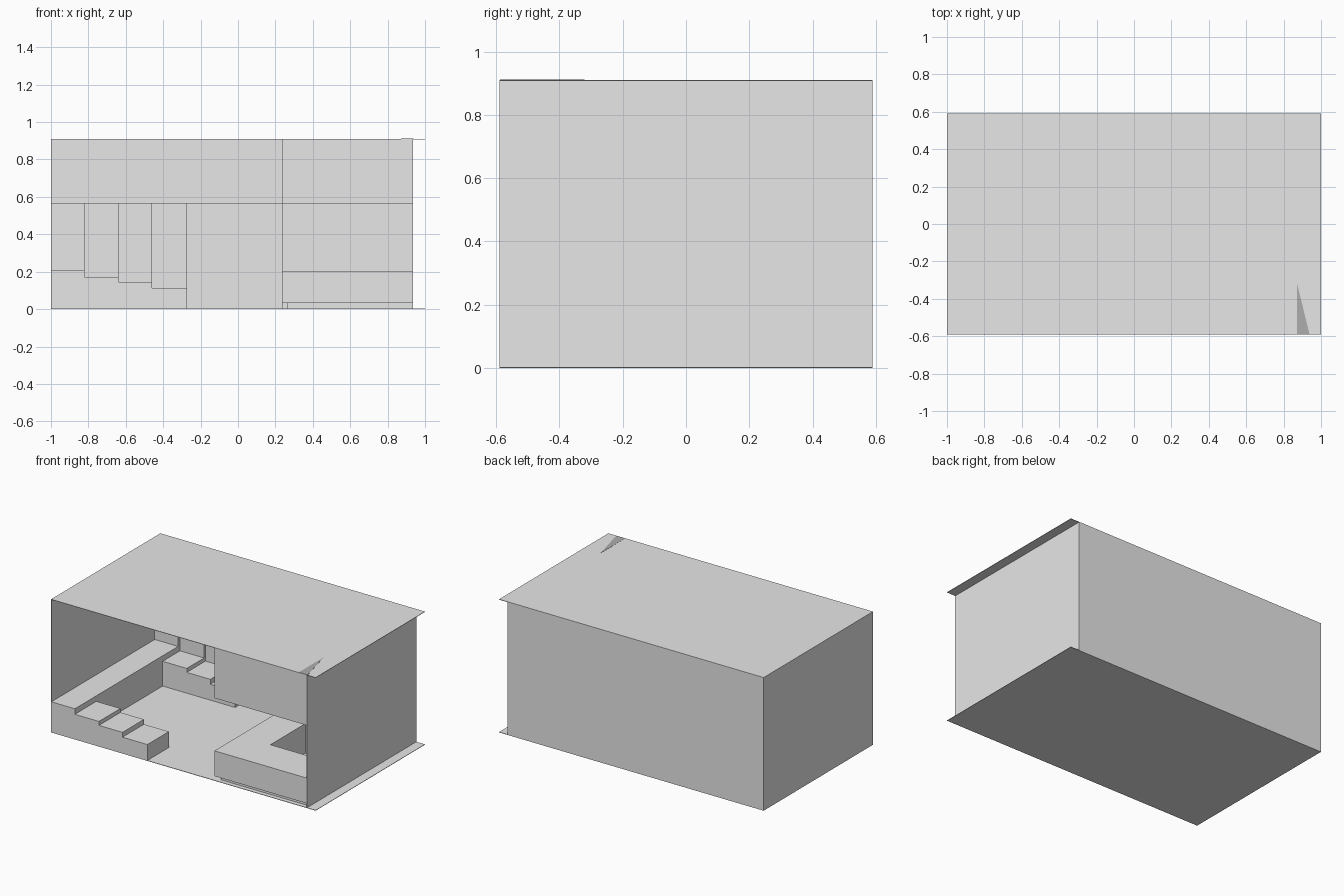
import bpy

cube = bpy.data.objects.get("Cube")
if cube:
    bpy.data.objects.remove(cube)


def make_material(name, value):
    mat = bpy.data.materials.new(name)
    mat.use_nodes = True
    color = (value, value, value, 1)
    mat.diffuse_color = color
    mat.node_tree.nodes["Principled BSDF"].inputs["Base Color"].default_value = color
    return mat


GREY = make_material("plain grey", 0.8)
SHADE = make_material("dark grey", 0.42)


def prism(name, outline, z0, z1, mat=GREY):
    """Extrude a counter-clockwise floor outline from z0 to z1."""
    n = len(outline)
    verts = [(x, y, z) for z in (z0, z1) for x, y in outline]
    faces = [list(reversed(range(n))), list(range(n, 2 * n))]
    faces += [(i, (i + 1) % n, (i + 1) % n + n, i + n) for i in range(n)]
    mesh = bpy.data.meshes.new(name)
    mesh.from_pydata(verts, [], faces)
    mesh.materials.append(mat)
    obj = bpy.data.objects.new(name, mesh)
    bpy.context.collection.objects.link(obj)
    return obj


def box(name, x0, x1, y0, y1, z0, z1):
    return prism(name, [(x0, y0), (x1, y0), (x1, y1), (x0, y1)], z0, z1)


def l_shape(name, x0, y0, z0, z1):
    """Front run along the side wall end plus a return to the back room."""
    outline = [(x0, y0), (INNER, y0), (INNER, BAR_BACK),
               (BAR_IN, BAR_BACK), (BAR_IN, ROOM), (x0, ROOM)]
    return prism(name, outline, z0, z1)


# Main dimensions
SIDE, DEEP, TOP, SKIN = 0.935, 0.59, 0.91, 0.003
INNER = SIDE - SKIN
BAR, BAR_IN, BAR_BACK, ROOM = 0.235, 0.468, -0.318, 0.06
SOFFIT = 0.565

# Thin open-fronted shell; floor and roof overhang one side
box("floor", -1, 1, -DEEP, DEEP, 0, SKIN)
box("roof", -1, 1, -DEEP, DEEP, TOP - SKIN, TOP)
box("back_wall", -1, SIDE, DEEP - SKIN, DEEP, 0, TOP)
box("right_wall", -1, SKIN - 1, -DEEP, DEEP, 0, TOP)
box("left_wall", INNER, SIDE, -DEEP, DEEP, 0, TOP)

# Long ledge and the mirrored descending steps at its two ends
edges = [-1, -0.82, -0.638, -0.46, -0.272]
heights = [0.21, 0.172, 0.145, 0.112]
box("long_ledge", edges[0], edges[1], -DEEP, DEEP, 0, heights[0])
for i in range(1, 4):
    box(f"front_step_{i}", edges[i], edges[i + 1], -DEEP, -0.358, 0, heights[i])
    box(f"back_step_{i}", edges[i], edges[i + 1], 0.358, DEEP, 0, heights[i])

# Back panels, each set slightly deeper than the last
for i, y in enumerate((0.525, 0.545, 0.56, 0.575)):
    box(f"back_panel_{i + 1}", edges[i], edges[i + 1], y, DEEP, heights[i], SOFFIT)
box("back_soffit", -1, BAR, 0.45, DEEP, SOFFIT, TOP - SKIN)

# Back room, L-shaped bar on a recessed base, and the soffit over the bar
box("back_room", BAR, INNER, ROOM, DEEP, 0, TOP - SKIN)
l_shape("bar_counter", BAR, -DEEP, 0.032, 0.205)
l_shape("bar_base", BAR + 0.03, -DEEP + 0.03, 0, 0.032)
l_shape("bar_soffit", BAR, -DEEP, SOFFIT, TOP - SKIN)

# Small triangular patch on the roof
prism("roof_patch", [(0.872, -0.587), (0.938, -0.587), (0.872, -0.32)],
      TOP - 0.001, TOP + 0.001, SHADE)
